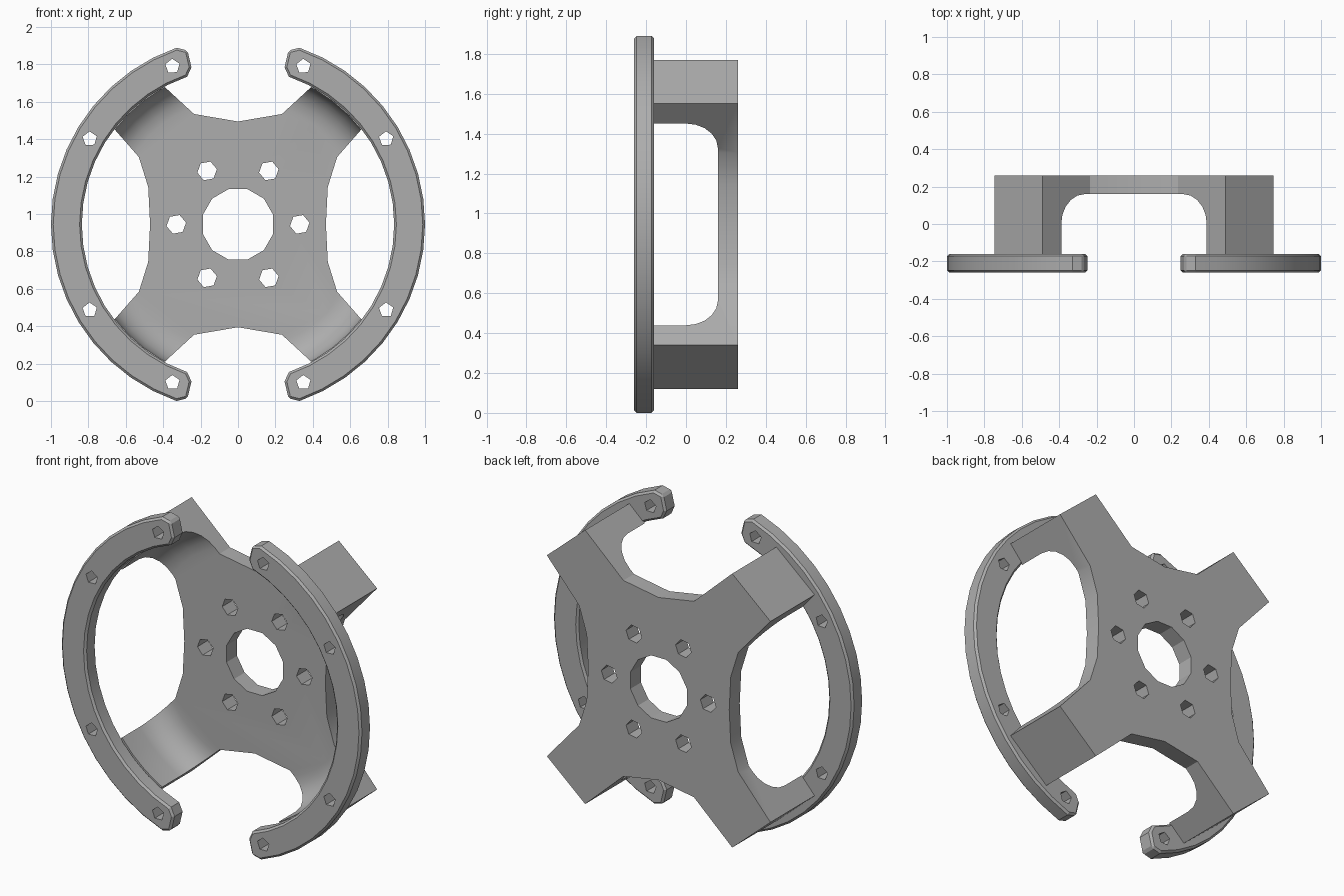
import bpy
import bmesh
from math import cos, sin, pi, radians

MID = 0.945  # height of the wheel axis

cube = bpy.data.objects.get("Cube")
if cube:
    bpy.data.objects.remove(cube, do_unlink=True)

grey = bpy.data.materials.new("plain grey")
grey.use_nodes = True
GREY = (0.42, 0.42, 0.42, 1)
grey.diffuse_color = GREY
grey.node_tree.nodes["Principled BSDF"].inputs["Base Color"].default_value = GREY


def polar(r, deg):
    return r * cos(radians(deg)), r * sin(radians(deg))


def finish(bm, name):
    bmesh.ops.recalc_face_normals(bm, faces=bm.faces)
    mesh = bpy.data.meshes.new(name)
    bm.to_mesh(mesh)
    bm.free()
    obj = bpy.data.objects.new(name, mesh)
    bpy.context.collection.objects.link(obj)
    mesh.materials.append(grey)
    return obj


def loft(name, loops):
    """Join matching closed loops of (x, y, z) points and cap both ends."""
    bm = bmesh.new()
    rows = [[bm.verts.new(p) for p in loop] for loop in loops]
    n = len(rows[0])
    for a, b in zip(rows, rows[1:]):
        for i in range(n):
            j = (i + 1) % n
            bm.faces.new((a[i], a[j], b[j], b[i]))
    bm.faces.new(rows[0])
    bm.faces.new(rows[-1])
    return finish(bm, name)


def prism(name, outline, y0, y1):
    return loft(name, [[(x, y, z + MID) for x, z in outline] for y in (y0, y1)])


def circle(r, sides, cx=0, cz=0, turn=0):
    pts = [polar(r, turn + 360 * i / sides) for i in range(sides)]
    return [(cx + x, cz + z) for x, z in pts]


def apply(obj, mod):
    bpy.context.view_layer.objects.active = obj
    bpy.ops.object.modifier_apply(modifier=mod.name)


def cut(obj, cutter):
    cutter.hide_render = True
    mod = obj.modifiers.new("cut", "BOOLEAN")
    mod.operation = "DIFFERENCE"
    mod.solver = "EXACT"
    mod.object = cutter
    apply(obj, mod)
    bpy.data.objects.remove(cutter, do_unlink=True)


def bevel(obj, width):
    mod = obj.modifiers.new("edge", "BEVEL")
    mod.width = width
    mod.segments = 1
    mod.limit_method = "ANGLE"
    mod.angle_limit = radians(50)
    apply(obj, mod)


def smooth(obj):
    bpy.ops.object.select_all(action="DESELECT")
    obj.select_set(True)
    bpy.context.view_layer.objects.active = obj
    bpy.ops.object.shade_smooth_by_angle(angle=radians(25))


# Four-armed hub: one quadrant of the outline, mirrored around
quad = [(0.47, 0), (0.48, 0.2), (0.53, 0.36), (0.745, 0.605),
        (0.49, 0.825), (0.235, 0.59), (0, 0.55)]
half = quad + [(-x, z) for x, z in reversed(quad[:-1])]
outline = half + [(x, -z) for x, z in reversed(half[1:-1])]
hub = prism("four_arm_hub", outline, -0.165, 0.26)

# Hollow front with a rounded bottom, leaving a post at each arm end
profile = [(0.83, -0.3)]
for i in range(6):
    a = i * pi / 10
    profile.append((0.67 + 0.16 * cos(a), 0.16 * sin(a)))
cut(hub, loft("hollow_cutter",
              [[(x, y, z + MID) for x, z in circle(r, 48)] for r, y in profile]))

# Centre bore and six bolt holes
cut(hub, prism("bore_cutter", circle(0.195, 12, turn=15), 0, 0.5))
for k in range(6):
    cx, cz = polar(0.33, 60 * k)
    cut(hub, prism("bolt_cutter", circle(0.053, 6, cx, cz, 10), 0, 0.5))
smooth(hub)

# Two open ring arcs with chamfered tips and four screw holes each
for side, name in ((1, "left_ring_arc"), (-1, "right_ring_arc")):
    steps = [i / 18 * 2 - 1 for i in range(19)]
    arc = [polar(1.0, 70.8 * t) for t in steps]
    arc += [polar(0.968, 73.8), polar(0.876, 73.5)]
    arc += [polar(0.835, -71 * t) for t in steps]
    arc += [polar(0.876, -73.5), polar(0.968, -73.8)]
    ring = prism(name, [(side * x, z) for x, z in arc], -0.26, -0.16)
    bevel(ring, 0.012)
    for deg in (-67.5, -30, 30, 67.5):
        cx, cz = polar(0.915, deg)
        cut(ring, prism("screw_cutter", circle(0.04, 5, side * cx, cz, 20), -0.5, 0))
    smooth(ring)
